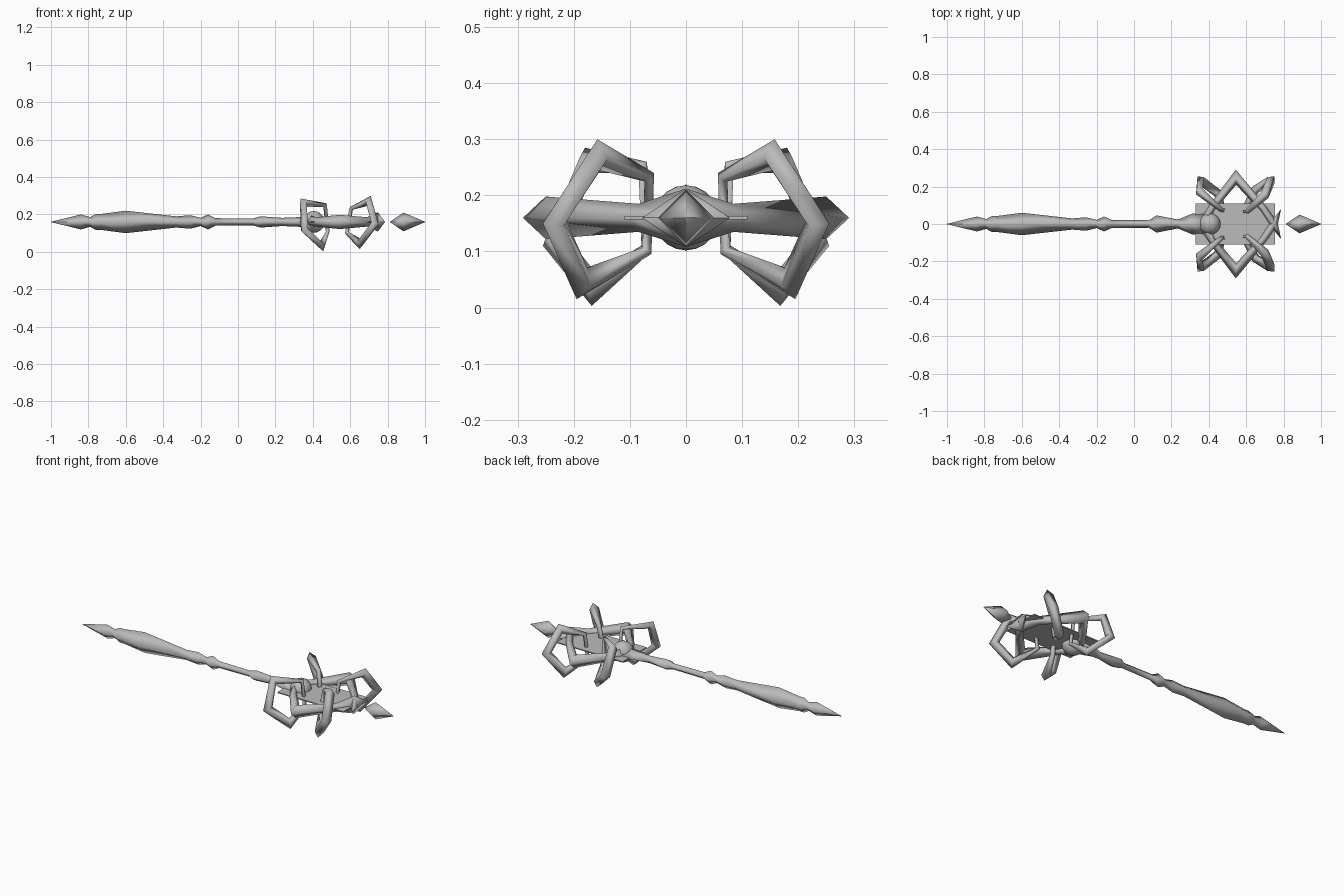
import bpy
from mathutils import Vector

if "Cube" in bpy.data.objects:
    bpy.data.objects.remove(bpy.data.objects["Cube"])

MID = 0.16  # height of the staff axis

grey = bpy.data.materials.new("grey metal")
grey.diffuse_color = (0.5, 0.5, 0.5, 1)
grey.use_nodes = True
grey.node_tree.nodes["Principled BSDF"].inputs["Base Color"].default_value = grey.diffuse_color


def make(name, verts, faces, smooth=True):
    mesh = bpy.data.meshes.new(name)
    mesh.from_pydata([tuple(v) for v in verts], [], faces)
    mesh.validate()
    mesh.materials.append(grey)
    for p in mesh.polygons:
        p.use_smooth = smooth
    ob = bpy.data.objects.new(name, mesh)
    bpy.context.collection.objects.link(ob)
    return ob


def skin(name, sections, closed=False):
    """Join four-cornered sections into a bar."""
    n = len(sections)
    verts = [v for s in sections for v in s]
    faces = []
    for i in range(n if closed else n - 1):
        j = (i + 1) % n
        for k in range(4):
            m = (k + 1) % 4
            faces.append((i * 4 + k, i * 4 + m, j * 4 + m, j * 4 + k))
    if not closed:
        faces += [(3, 2, 1, 0), tuple(range(n * 4 - 4, n * 4))]
    return make(name, verts, faces)


def spindle(name, profile):
    """Diamond-section body along x from (x, half width, half height)."""
    return skin(name, [[(x, w, MID), (x, 0, MID + h), (x, -w, MID), (x, 0, MID - h)]
                       for x, w, h in profile])


# Shaft with pointed pommel and swellings
spindle("shaft", [(-1, .001, .001), (-.84, .04, .04), (-.79, .026, .026),
                  (-.76, .043, .043), (-.73, .043, .043), (-.6, .06, .06),
                  (-.33, .03, .03), (-.255, .036, .036), (-.2, .022, .022),
                  (-.16, .04, .04), (-.12, .022, .02), (.08, .02, .018),
                  (.12, .046, .03), (.235, .024, .022), (.31, .055, .025),
                  (.38, .06, .03)])

# Floating crystal at the tip
spindle("tip_crystal", [(.812, .001, .001), (.885, .05, .05), (1, .001, .001)])

# Rounded socket joining shaft and head
bpy.ops.mesh.primitive_uv_sphere_add(segments=16, ring_count=10, radius=.058,
                                     location=(.405, 0, MID))
socket = bpy.context.object
socket.name = "socket"
socket.data.materials.append(grey)
bpy.ops.object.shade_smooth()

# Thin plate inside the head
x0, x1, y1, t = .33, .755, .11, .003
make("head_plate",
     [(x, y, MID + z) for z in (-t, t) for x, y in
      ((x0, -y1), (x1, -y1), (x1, y1), (x0, y1))],
     [(3, 2, 1, 0), (4, 5, 6, 7), (0, 1, 5, 4), (1, 2, 6, 5),
      (2, 3, 7, 6), (3, 0, 4, 7)], False)

# Side arms: x, y, half width, half height; the ends cross beyond the plate
ARM = [(.37, 0, .03, .045), (.415, -.085, .02, .025), (.545, -.25, .026, .038),
       (.69, -.085, .02, .025), (.748, 0, .022, .052), (.785, .077, .001, .001)]

# Claw rings: outer corner x, y, z, then depth and half thickness
REAR_RING = [(.335, -.18, .285, .055, .024), (.47, -.07, .26, .025, .013),
             (.487, -.062, .1, .025, .013), (.455, -.168, .003, .06, .024),
             (.34, -.255, .11, .055, .026)]
FRONT_RING = [(.71, -.158, .3, .06, .026), (.6, -.057, .24, .025, .013),
              (.575, -.062, .095, .025, .013), (.65, -.195, .015, .06, .024),
              (.75, -.255, .15, .055, .026)]


def arm(name, side):
    pts = [Vector((x, y * side, MID)) for x, y, w, h in ARM]
    out = []
    for i, (x, y, w, h) in enumerate(ARM):
        a = (pts[i] - pts[max(i - 1, 0)]).normalized()
        b = (pts[min(i + 1, len(pts) - 1)] - pts[i]).normalized()
        d = (a + b).normalized()
        miter = 1 / max(.6, d.dot(b if b.length else a))
        nrm = Vector((-d.y, d.x, 0)) * w * miter
        up = Vector((0, 0, h))
        out.append([pts[i] + nrm, pts[i] + up, pts[i] - nrm, pts[i] - up])
    return skin(name, out)


def ring(name, data, side):
    pts = [Vector((x, y * side, z)) for x, y, z, d, t in data]
    c = sum(pts, Vector()) / len(pts)
    nrm = Vector()
    for i, p in enumerate(pts):
        nrm += (p - c).cross(pts[(i + 1) % len(pts)] - c)
    nrm.normalize()
    out = []
    for p, (x, y, z, d, t) in zip(pts, data):
        inward = (c - p).normalized()
        m = p + inward * d / 2
        out.append([p, m + nrm * t, p + inward * d, m - nrm * t])
    return skin(name, out, True)


for side, label in ((1, "near"), (-1, "far")):
    parts = [arm("side_arm_" + label, side),
             ring("rear_claw_ring_" + label, REAR_RING, side),
             ring("front_claw_ring_" + label, FRONT_RING, side)]

# Make all surfaces face outward
import bmesh
for ob in bpy.data.objects:
    bm = bmesh.new()
    bm.from_mesh(ob.data)
    bmesh.ops.recalc_face_normals(bm, faces=bm.faces)
    bm.to_mesh(ob.data)
    bm.free()
